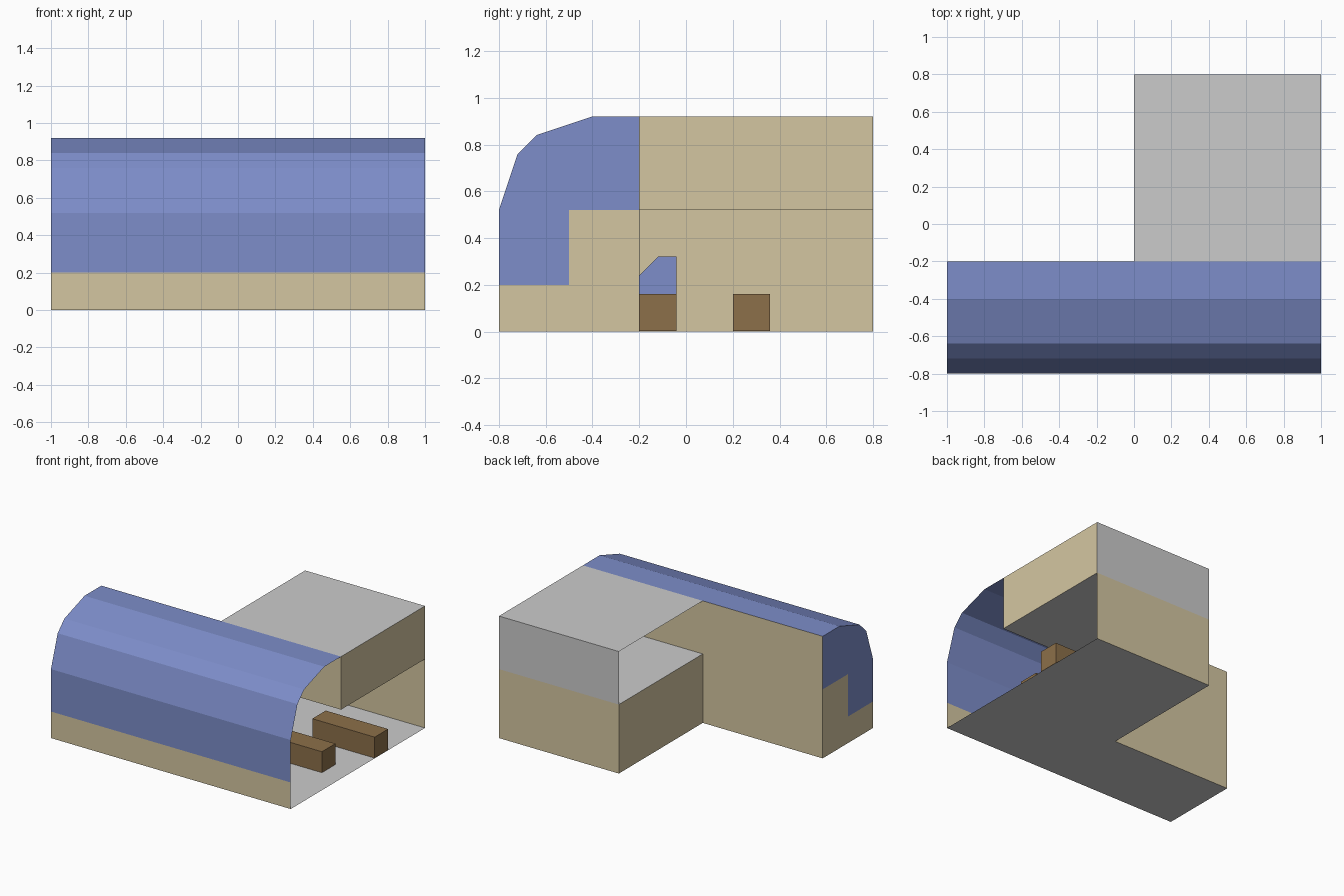
import bpy

if "Cube" in bpy.data.objects:
    bpy.data.objects.remove(bpy.data.objects["Cube"])


def material(name, rgb):
    """Material from display RGB (0-255), stored as linear colour."""
    m = bpy.data.materials.new(name)
    m.diffuse_color = [(c / 255) ** 2.2 for c in rgb] + [1]
    m.use_nodes = True
    m.node_tree.nodes["Principled BSDF"].inputs["Base Color"].default_value = m.diffuse_color
    return m


BEIGE = material("plaster", (211, 197, 160))
BLUE = material("blue_glass", (124, 140, 200))
BROWN = material("wood", (139, 111, 75))


def build(name, verts, faces, mat=None):
    mesh = bpy.data.meshes.new(name)
    mesh.from_pydata(verts, [], faces)
    mesh.update()
    ob = bpy.data.objects.new(name, mesh)
    bpy.context.collection.objects.link(ob)
    if mat:
        mesh.materials.append(mat)
    return ob


def panel(name, axis, pos, outline, mat=None):
    """Thin flat panel: a 2D outline placed at pos along the given axis."""
    verts = []
    for p in outline:
        v = list(p)
        v.insert("xyz".index(axis), pos)
        verts.append(v)
    return build(name, verts, [range(len(verts))], mat)


def rect(a0, a1, b0, b1):
    return [(a0, b0), (a1, b0), (a1, b1), (a0, b1)]


def sweep(name, profile, x0, x1, mat, closed=False):
    """Sweep a (y, z) profile along x; closed profiles get end caps."""
    n = len(profile)
    verts = [(x, y, z) for x in (x0, x1) for y, z in profile]
    faces = [(i, n + i, n + (i + 1) % n, (i + 1) % n)
             for i in range(n if closed else n - 1)]
    if closed:
        faces += [range(n), range(2 * n - 1, n - 1, -1)]
    return build(name, verts, faces, mat)


# L-shaped ground floor, upper floor and flat roof
panel("ground_floor", "z", 0, [(-1, -.8), (1, -.8), (1, .8), (0, .8), (0, -.2), (-1, -.2)])
panel("upper_floor", "z", .52, rect(0, 1, -.2, .8))
panel("flat_roof", "z", .92, rect(0, 1, -.2, .8))

# Front hall: low wall and faceted glazing
panel("front_low_wall", "y", -.8, rect(-1, 1, 0, .2), BEIGE)
curve = [(-.8, .2), (-.8, .52), (-.72, .76), (-.64, .84), (-.4, .92), (-.2, .92)]
sweep("curved_glazing", curve, -1, 1, BLUE)

# Left end: stepped wall with glass above
step = [(-.2, .52), (-.5, .52), (-.5, .2)]
panel("left_end_glass", "x", -1, curve + step, BLUE)
panel("left_end_wall", "x", -1, [(-.8, 0), (-.2, 0)] + step + [(-.8, .2)], BEIGE)

# Wall behind the hall, open below the upper floor on the right
panel("hall_back_wall", "y", -.2,
      [(-1, 0), (0, 0), (0, .52), (1, .52), (1, .92), (-1, .92)], BEIGE)

# Rear wing walls
panel("wing_left_wall", "x", 0, rect(-.2, .8, 0, .52), BEIGE)
panel("wing_back_wall", "y", .8, rect(0, 1, 0, .52), BEIGE)
panel("upper_back_wall", "y", .8, rect(0, 1, .52, .92))
panel("upper_right_wall", "x", 1, rect(-.2, .8, .52, .92), BEIGE)

# Furniture, held just clear of the floor and wall
sweep("front_counter", rect(-.2, -.04, .002, .16), .002, .84, BROWN, True)
sweep("rear_counter", rect(.2, .36, .002, .16), .48, 1, BROWN, True)
sweep("counter_cabinet",
      [(-.2, .16), (-.04, .16), (-.04, .32), (-.12, .32), (-.2, .24)],
      .002, .24, BLUE, True)
